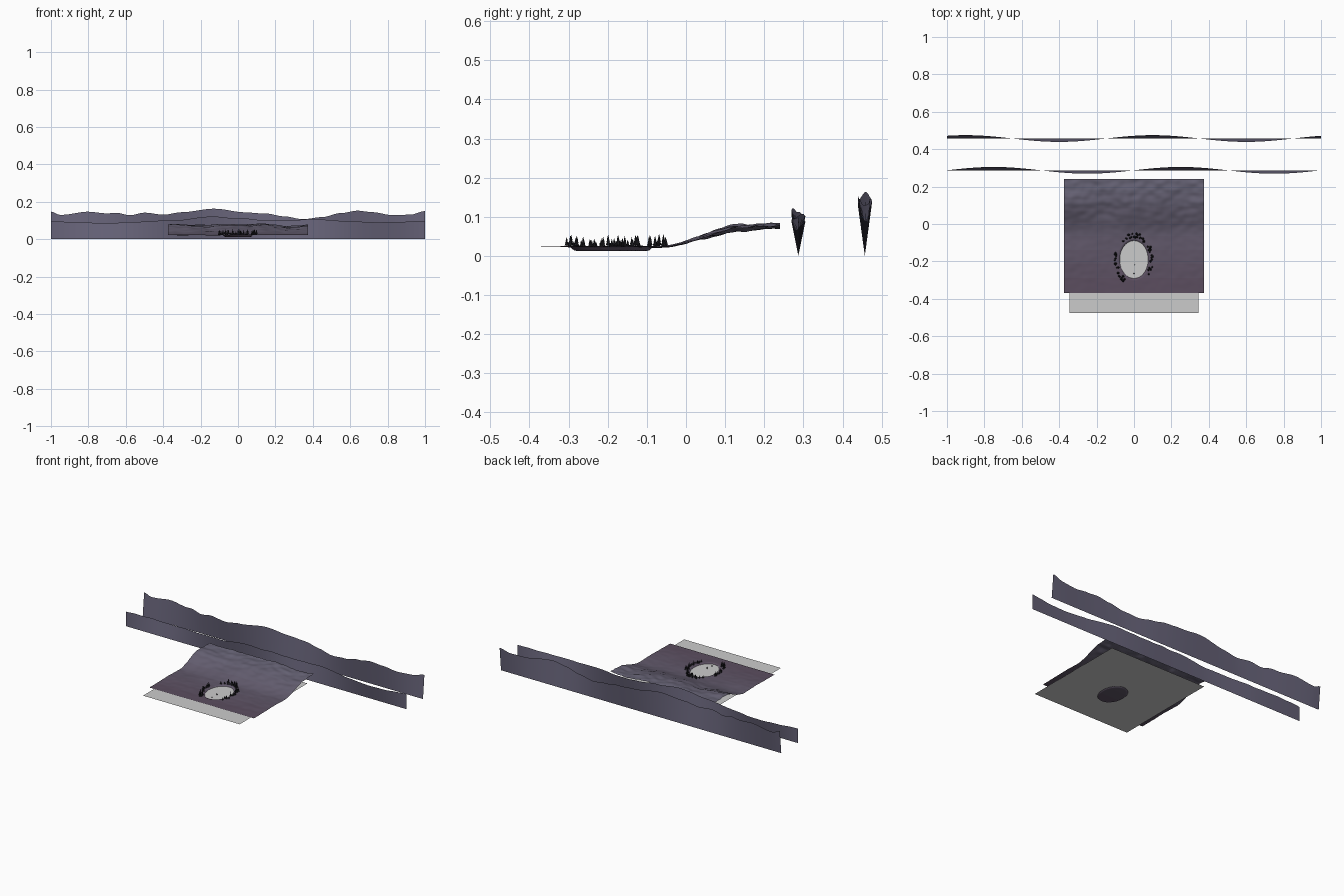
import bpy, bmesh, math, random
from mathutils import Vector, Matrix, noise

if "Cube" in bpy.data.objects:
    bpy.data.objects.remove(bpy.data.objects["Cube"])

random.seed(4)
WATER_Z = 0.018
LAKE = (0.0, -0.19)


def material(name, rgb):
    m = bpy.data.materials.new(name)
    m.diffuse_color = (*rgb, 1)
    m.use_nodes = True
    m.node_tree.nodes["Principled BSDF"].inputs["Base Color"].default_value = m.diffuse_color
    return m


def finish(name, bm, mats=(), smooth=True):
    mesh = bpy.data.meshes.new(name)
    bm.to_mesh(mesh)
    bm.free()
    for m in mats:
        mesh.materials.append(m)
    for p in mesh.polygons:
        p.use_smooth = smooth
    ob = bpy.data.objects.new(name, mesh)
    bpy.context.collection.objects.link(ob)
    return ob


def smoothstep(a, b, v):
    t = min(1, max(0, (v - a) / (b - a)))
    return t * t * (3 - 2 * t)


def lake_distance(x, y):
    return math.hypot((x - LAKE[0]) / 0.075, (y - LAKE[1]) / 0.1)


def height(x, y):
    rise = smoothstep(-0.07, 0.15, y)
    n = noise.noise(Vector((x * 7, y * 7, 1.3))) + 0.4 * noise.noise(Vector((x * 22, y * 30, 5.0)))
    amp = 0.0015 + 0.0025 * smoothstep(-0.37, -0.25, y) + 0.009 * rise
    land = 0.0235 + 0.052 * rise + amp * n + 0.006 * rise * math.sin(13 * x + 1.4)
    land = max(land, WATER_Z + 0.002)
    shore = smoothstep(0.93, 1.1, lake_distance(x, y))
    return 0.013 + (land - 0.013) * shore


# Terrain: rolling valley floor with a lake basin, tinted lighter to the back
NX, NY, BANDS = 150, 122, 8
tints = [material("terrain_%d" % i, (0.105 + 0.004 * i, 0.075 + 0.007 * i, 0.115 + 0.009 * i))
         for i in range(BANDS)]
bm = bmesh.new()
rows = []
for j in range(NY + 1):
    y = -0.37 + 0.61 * j / NY
    xs = [-0.373 + 0.746 * i / NX for i in range(NX + 1)]
    rows.append([bm.verts.new((x, y, height(x, y))) for x in xs])
for j in range(NY):
    for i in range(NX):
        f = bm.faces.new((rows[j][i], rows[j][i + 1], rows[j + 1][i + 1], rows[j + 1][i]))
        f.material_index = j * BANDS // NY
finish("terrain", bm, tints)

# Water sheet under the terrain, showing in the basin
bm = bmesh.new()
bmesh.ops.create_grid(bm, x_segments=1, y_segments=1, size=0.345,
                      matrix=Matrix.Translation((0, -0.13, WATER_Z)))
finish("water", bm, smooth=False)


# Distant mountain walls: straight foot, wavy leaning top
def ridge(name, y0, phase, profile, jitter, mat):
    bm = bmesh.new()
    n, prev = 160, None
    for i in range(n + 1):
        x = -1 + 2 * i / n
        for (xa, za), (xb, zb) in zip(profile, profile[1:]):
            if xa <= x <= xb + 1e-6:
                z = za + (zb - za) * smoothstep(xa, xb, x)
                break
        z += jitter * noise.noise(Vector((x * 14, y0, 0)))
        lean = 0.018 * math.sin(2 * math.pi * (x + phase))
        cur = (bm.verts.new((x, y0, 0)), bm.verts.new((x, y0 + lean, z)))
        if prev:
            bm.faces.new((prev[0], cur[0], cur[1], prev[1]))
        prev = cur
    finish(name, bm, [mat])


haze = material("haze", (0.135, 0.125, 0.19))
ridge("back_ridge", 0.457, 0.15,
      [(-1, .148), (-.95, .13), (-.8, .147), (-.7, .138), (-.65, .142), (-.58, .128), (-.5, .142),
       (-.4, .131), (-.3, .145), (-.13, .163), (.05, .143), (.15, .137), (.25, .122), (.35, .107),
       (.45, .118), (.55, .14), (.64, .153), (.72, .145), (.82, .129), (.92, .131), (1, .15)],
      0.001, haze)
ridge("front_ridge", 0.287, 0.0,
      [(-1, .094), (-.7, .087), (-.5, .094), (-.32, .104), (-.15, .121), (0, .112), (.2, .1),
       (.4, .106), (.6, .096), (.8, .09), (1, .097)], 0.003, haze)

# Pine trees in three clumps around the shore: (start angle, end angle, count)
pine = material("pine", (0.012, 0.012, 0.015))
bm = bmesh.new()


def cone(r1, r2, depth, loc, sides=7):
    bmesh.ops.create_cone(bm, cap_ends=True, segments=sides, radius1=r1, radius2=r2, depth=depth,
                          matrix=Matrix.Translation(loc))


for a0, a1, count in [(-40, 35, 20), (50, 130, 24), (165, 238, 26)]:
    for k in range(count):
        a = math.radians(random.uniform(a0, a1))
        d = random.uniform(1.15, 1.4)
        x, y = LAKE[0] + 0.075 * d * math.cos(a), LAKE[1] + 0.1 * d * math.sin(a)
        z, h = height(x, y) - 0.001, random.uniform(0.012, 0.033)
        r = 0.0035 + 0.1 * h
        cone(0.0012, 0.001, h * 0.3, (x, y, z + h * 0.15), 5)
        for t in range(3):
            cone(r * (1 - 0.25 * t), 0, h * 0.42, (x, y, z + h * (0.36 + 0.215 * t)))
finish("pine_trees", bm, [pine], smooth=False)

# Tiny figure and marker post standing in the lake
bm = bmesh.new()
cone(0.0022, 0.0012, 0.012, (0.004, -0.22, WATER_Z + 0.006), 8)
bmesh.ops.create_uvsphere(bm, u_segments=8, v_segments=6, radius=0.0016,
                          matrix=Matrix.Translation((0.004, -0.22, WATER_Z + 0.0135)))
cone(0.0025, 0.001, 0.005, (0.0, -0.265, WATER_Z + 0.0025), 6)
finish("lake_figure", bm, [pine], smooth=False)
